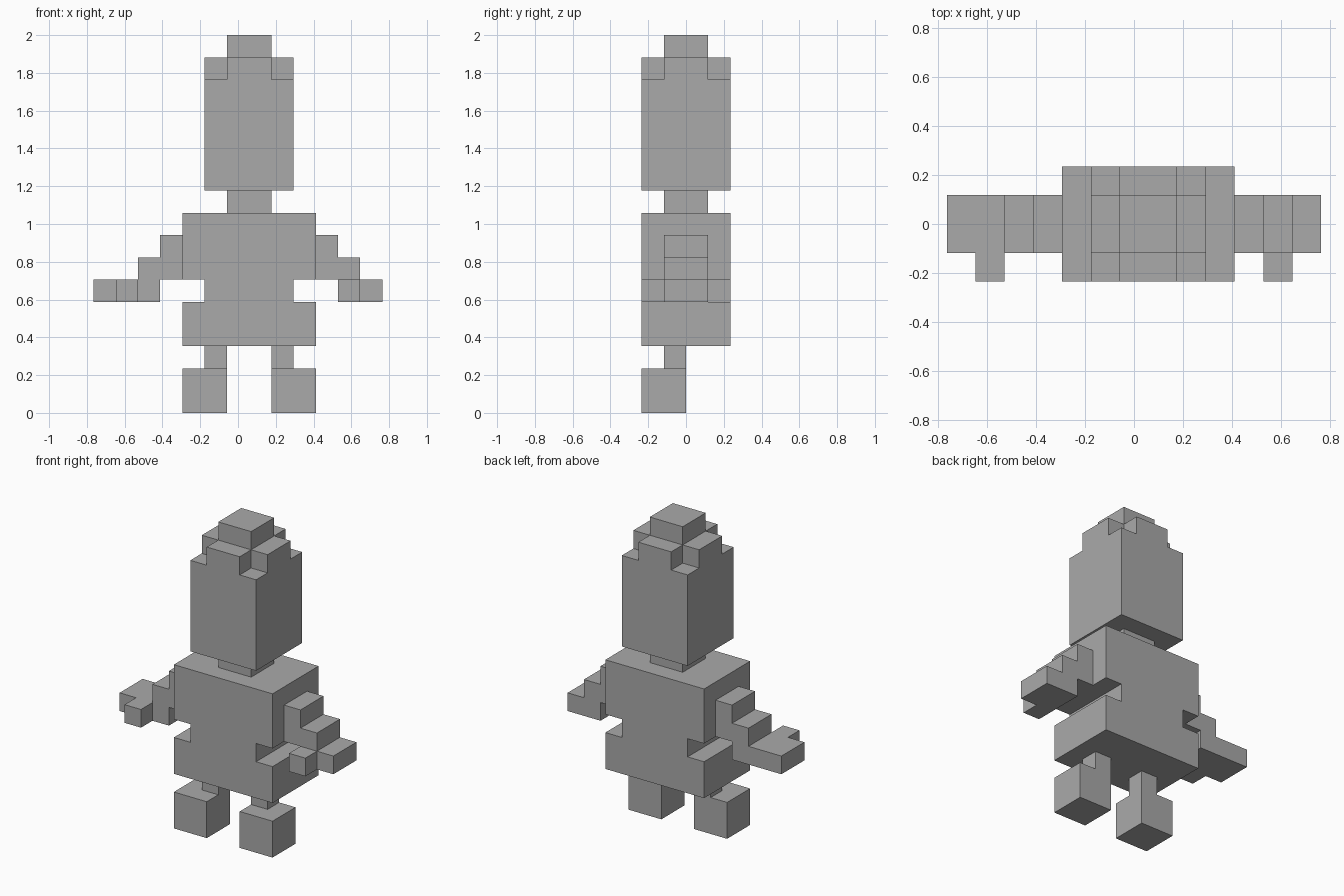
import bpy
import bmesh
from mathutils import Vector

old = bpy.data.objects.get("Cube")
if old:
    bpy.data.objects.remove(old, do_unlink=True)

U = 2 / 17   # edge of one block; all sizes below are in blocks
MID = 0.5    # symmetry plane of the body

grey = bpy.data.materials.new("plain grey")
grey.use_nodes = True
colour = (0.4, 0.4, 0.4, 1)
grey.diffuse_color = colour
grey.node_tree.nodes["Principled BSDF"].inputs["Base Color"].default_value = colour


def prism(name, outline, axis, low, high):
    """Extrude an outline along 'y' (outline in x, z) or 'z' (outline in x, y)."""
    def place(a, b, depth):
        return Vector((a, depth, b) if axis == "y" else (a, b, depth)) * U
    bm = bmesh.new()
    face = bm.faces.new([bm.verts.new(place(a, b, low)) for a, b in outline])
    result = bmesh.ops.extrude_face_region(bm, geom=[face], use_keep_orig=True)
    moved = [v for v in result["geom"] if isinstance(v, bmesh.types.BMVert)]
    bmesh.ops.translate(bm, verts=moved, vec=place(0, 0, high - low))
    bmesh.ops.recalc_face_normals(bm, faces=bm.faces)
    mesh = bpy.data.meshes.new(name)
    bm.to_mesh(mesh)
    bm.free()
    mesh.materials.append(grey)
    obj = bpy.data.objects.new(name, mesh)
    bpy.context.collection.objects.link(obj)
    return obj


def box(name, x, y, z):
    (x0, x1), (y0, y1) = x, y
    return prism(name, [(x0, y0), (x1, y0), (x1, y1), (x0, y1)], "z", *z)


def both_sides(half):
    """Complete a half outline by mirroring it across the body's middle."""
    return [(MID + d, b) for d, b in half] + [(MID - d, b) for d, b in reversed(half)]


# Torso with a notched waist
prism("torso", both_sides([(3, 3), (3, 5), (2, 5), (2, 6), (3, 6), (3, 9)]), "y", -2, 2)

# Neck, head, stepped crown
box("neck", (MID - 1, MID + 1), (-1, 1), (9, 10))
box("head", (MID - 2, MID + 2), (-2, 2), (10, 15))
prism("crown", both_sides([(1, -2), (1, -1), (2, -1), (2, 1), (1, 1), (1, 2)]), "z", 15, 16)
box("crown_top", (MID - 1, MID + 1), (-1, 1), (16, 17))

# Limbs: the right hand reaches one block further than the left
for side, sign, tip, thumb in (("left", 1, 6, 4), ("right", -1, 7, 5)):
    def out(d):
        return MID + sign * d

    arm = [(3, 8), (4, 8), (4, 7), (5, 7), (5, 6), (tip, 6),
           (tip, 5), (4, 5), (4, 6), (3, 6)]
    prism(side + "_arm", [(out(d), z) for d, z in arm], "y", -1, 1)
    box(side + "_thumb", (out(thumb), out(thumb + 1)), (-2, -1), (5, 6))
    box(side + "_leg", (out(1), out(2)), (-1, 0), (2, 3))
    box(side + "_foot", (out(1), out(3)), (-2, 0), (0, 2))
